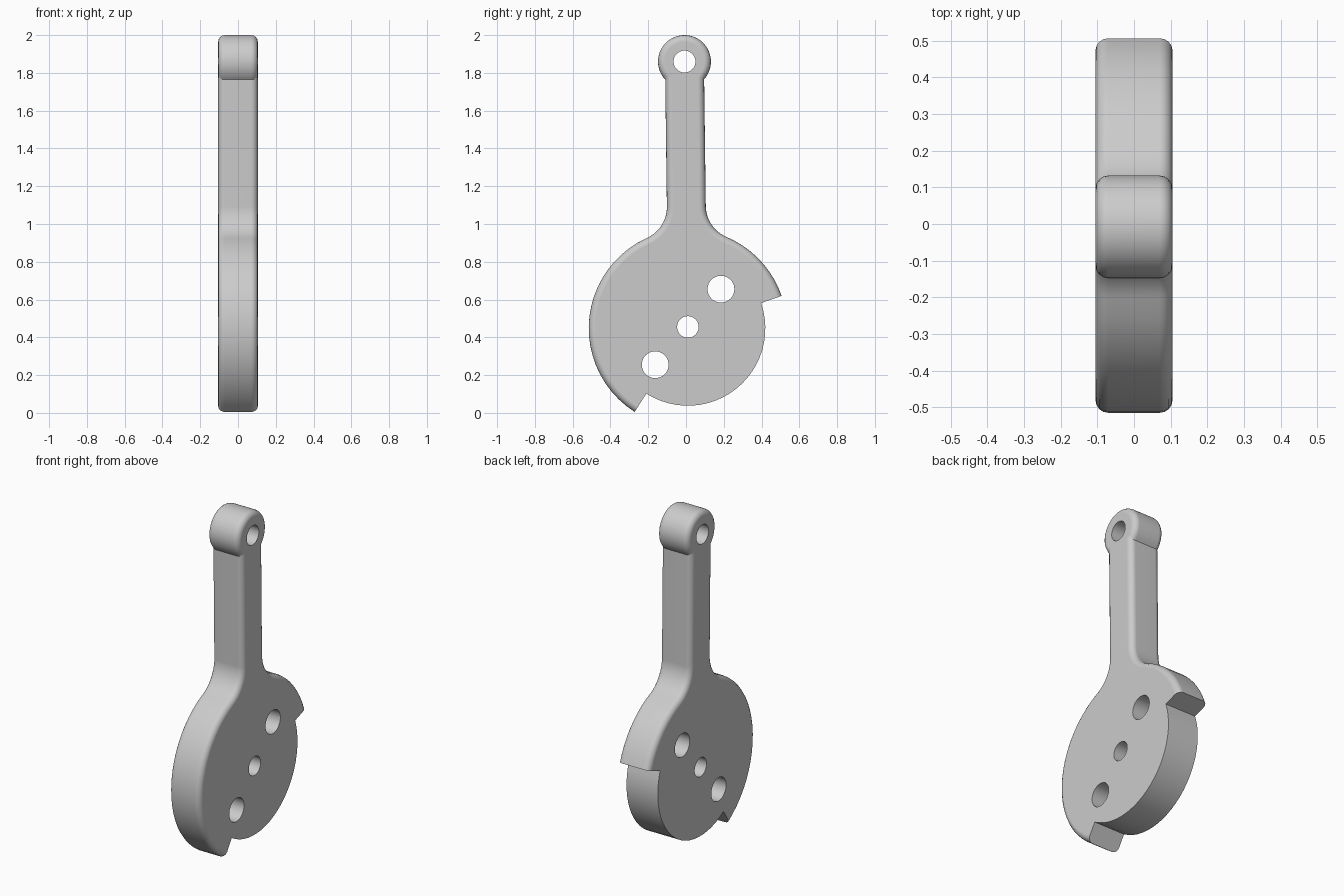
import bpy, bmesh
from math import radians, degrees, sqrt, atan2, cos, sin, ceil
from mathutils import Matrix, Vector

if "Cube" in bpy.data.objects:
    bpy.data.objects.remove(bpy.data.objects["Cube"], do_unlink=True)

HALF = 0.105                 # half thickness
DISC_R, STEP_R = 0.525, 0.41 # full and cut-back disc radius
RING_R, RING_H = 0.14, 1.412 # end boss radius and height above disc centre
ARM, FILLET = 0.103, 0.18    # arm half width, blend radius
TILT = 0.0128
CENTRE = Vector((0, 0.01, 0.448))


def arc(cy, cz, r, start, end, step=6):
    n = max(2, ceil(abs(end - start) / step))
    angles = [radians(start + (end - start) * i / n) for i in range(n + 1)]
    return [(cy + r * cos(a), cz + r * sin(a)) for a in angles]


# Outline around the disc centre, arm pointing up
side = ARM + FILLET
height = sqrt((DISC_R + FILLET) ** 2 - side ** 2)
blend = degrees(atan2(height, side))
neck = degrees(atan2(sqrt(RING_R ** 2 - ARM ** 2), ARM))
cut_a, cut_b = 18.3, 236.8
rounded = (arc(0, 0, DISC_R, cut_a, blend)
           + arc(side, height, FILLET, blend + 180, 180)[1:]
           + arc(0, RING_H, RING_R, -neck, 180 + neck)
           + arc(-side, height, FILLET, 0, -blend)
           + arc(0, 0, DISC_R, 180 - blend, cut_b)[1:])
outline = rounded + arc(0, 0, STEP_R, cut_b, cut_a + 360)

# Plate with rounded rims everywhere but on the stepped part
bm = bmesh.new()
caps = [[bm.verts.new((x, y, z)) for y, z in outline] for x in (-HALF, HALF)]
bm.faces.new(caps[0])
bm.faces.new(caps[1])
n = len(outline)
for i in range(n):
    j = (i + 1) % n
    bm.faces.new((caps[0][i], caps[0][j], caps[1][j], caps[1][i]))
bmesh.ops.recalc_face_normals(bm, faces=bm.faces)
rims = [bm.edges.get((c[i], c[i + 1])) for c in caps for i in range(len(rounded) - 1)]
bmesh.ops.bevel(bm, geom=rims, offset=0.035, offset_type='OFFSET', segments=4,
                profile=0.5, affect='EDGES', clamp_overlap=False)
bm.transform(Matrix.Translation(CENTRE) @ Matrix.Rotation(TILT, 4, 'X'))
mesh = bpy.data.meshes.new("lever_plate")
bm.to_mesh(mesh)
bm.free()
plate = bpy.data.objects.new("lever_plate", mesh)
bpy.context.collection.objects.link(plate)

# Through holes: boss, disc centre and two larger ones
holes = [(-0.008, 1.86, 0.058), (0.01, 0.455, 0.057),
         (0.185, 0.655, 0.071), (-0.163, 0.255, 0.071)]
bm = bmesh.new()
for y, z, r in holes:
    bmesh.ops.create_cone(bm, cap_ends=True, segments=40, radius1=r, radius2=r, depth=0.6,
                          matrix=Matrix.Translation((0, y, z)) @ Matrix.Rotation(radians(90), 4, 'Y'))
cut_mesh = bpy.data.meshes.new("hole_cutter")
bm.to_mesh(cut_mesh)
bm.free()
cutter = bpy.data.objects.new("hole_cutter", cut_mesh)
cutter.hide_render = True
bpy.context.collection.objects.link(cutter)

bpy.ops.object.select_all(action='DESELECT')
plate.select_set(True)
bpy.context.view_layer.objects.active = plate
cut = plate.modifiers.new("holes", 'BOOLEAN')
cut.operation = 'DIFFERENCE'
cut.solver = 'EXACT'
cut.object = cutter
bpy.ops.object.modifier_apply(modifier=cut.name)
bpy.data.objects.remove(cutter, do_unlink=True)

# Grey metal
grey = bpy.data.materials.new("plain_grey")
grey.use_nodes = True
colour = (0.6, 0.6, 0.6, 1)
grey.diffuse_color = colour
grey.node_tree.nodes["Principled BSDF"].inputs["Base Color"].default_value = colour
plate.data.materials.clear()
plate.data.materials.append(grey)

# Smooth rims, crisp flat faces
bpy.ops.object.shade_smooth_by_angle(angle=radians(30))
normals = plate.modifiers.new("flat_faces", 'WEIGHTED_NORMAL')
normals.keep_sharp = True
